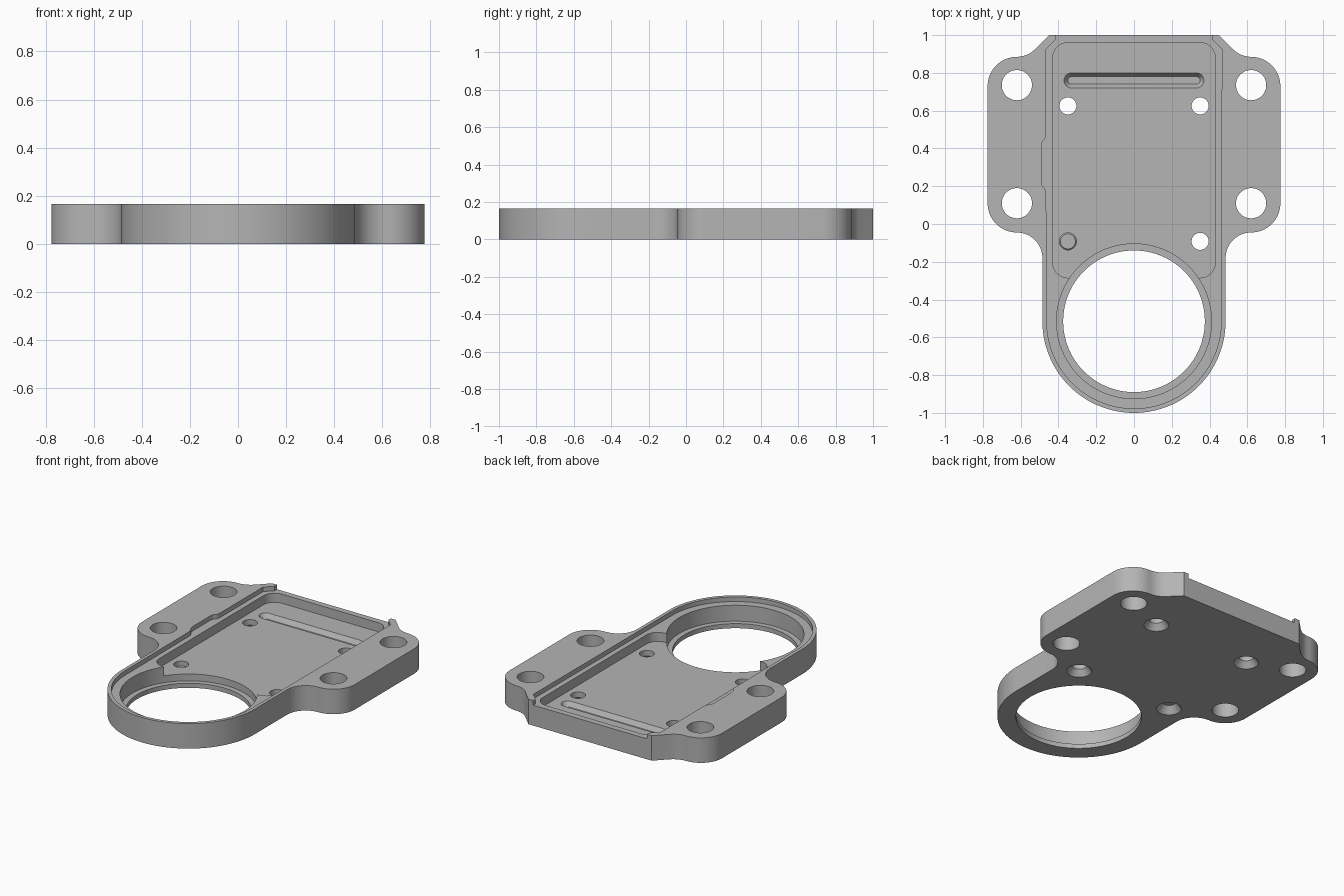
import bpy, bmesh, math

if "Cube" in bpy.data.objects:
    bpy.data.objects.remove(bpy.data.objects["Cube"])

H = 0.165            # plate thickness
RING = (0, -0.515)   # centre of the round end

grey = bpy.data.materials.new("light grey")
grey.diffuse_color = (0.46, 0.46, 0.46, 1)
grey.use_nodes = True
grey.node_tree.nodes["Principled BSDF"].inputs["Base Color"].default_value = grey.diffuse_color


def arc(c, r, a0, a1, n=16):
    """Points on an arc, angles in degrees."""
    return [(c[0] + r * math.cos(math.radians(a0 + (a1 - a0) * i / n)),
             c[1] + r * math.sin(math.radians(a0 + (a1 - a0) * i / n)))
            for i in range(n + 1)]


def circle(c, r, n=64):
    return arc(c, r, 0, 360, n)[:-1]


def rounded_rect(x, y0, y1, r, n=10):
    return (arc((x - r, y1 - r), r, 90, 0, n) + arc((x - r, y0 + r), r, 0, -90, n)
            + arc((r - x, y0 + r), r, 270, 180, n) + arc((r - x, y1 - r), r, 180, 90, n))


def mirrored(half):
    return [(-x, y) for x, y in reversed(half)]


def prism(name, bottom, z0, z1, top=None):
    """Solid between two matching outlines."""
    bm = bmesh.new()
    lo = [bm.verts.new((x, y, z0)) for x, y in bottom]
    hi = [bm.verts.new((x, y, z1)) for x, y in (top or bottom)]
    n = len(lo)
    bm.faces.new(lo)
    bm.faces.new(hi)
    for i in range(n):
        j = (i + 1) % n
        bm.faces.new((lo[i], lo[j], hi[j], hi[i]))
    bmesh.ops.recalc_face_normals(bm, faces=bm.faces)
    me = bpy.data.meshes.new(name)
    bm.to_mesh(me)
    bm.free()
    me.materials.append(grey)
    ob = bpy.data.objects.new(name, me)
    bpy.context.collection.objects.link(ob)
    return ob


def cut(body, cutter):
    mod = body.modifiers.new("cut", 'BOOLEAN')
    mod.operation = 'DIFFERENCE'
    mod.solver = 'EXACT'
    mod.object = cutter
    bpy.context.view_layer.objects.active = body
    bpy.ops.object.modifier_apply(modifier=mod.name)
    bpy.data.objects.remove(cutter)


# plate outline: chamfered back, rounded ears, neck fillet, round front end
half = [(0.45, 1.0)]
half += arc((0.62, 1.018), 0.133, 225, 270, 8)
half += arc((0.62, 0.73), 0.155, 90, 0)[1:]
half += arc((0.62, 0.11), 0.155, 0, -90)
half += arc((0.62, -0.18), 0.135, 90, 180)[1:]
half += arc(RING, 0.485, 0, -90, 32)
plate = prism("mounting_plate", half + mirrored(half)[1:], 0, H)

# shallow lid seat, hooked at the open back, with a finger notch on the left
seat = [(0.415, 1.05), (0.415, 0.975), (0.465, 0.925)] + arc(RING, 0.462, 0, -90, 32)
left = mirrored(seat)[1:]
notch = [(-0.465, 0.165), (-0.472, 0.185), (-0.486, 0.205), (-0.49, 0.23),
         (-0.49, 0.41), (-0.486, 0.435), (-0.472, 0.45), (-0.465, 0.47)]
cut(plate, prism("lid_seat_cutter", seat + left[:-3] + notch + left[-3:], 0.135, H + 0.1))

# main pocket, round seat and through bore
cut(plate, prism("pocket_cutter", rounded_rect(0.43, -0.285, 0.96, 0.08), 0.075, H + 0.2))
cut(plate, prism("ring_seat_cutter", circle(RING, 0.41, 96), 0.03, H + 0.3))
cut(plate, prism("bore_cutter", circle(RING, 0.375, 96), -0.1, H + 0.1))

# tapered slot in the pocket floor
cut(plate, prism("slot_cutter", rounded_rect(0.35, 0.74, 0.78, 0.0195), 0.045, 0.075 + 0.03,
                 rounded_rect(0.39, 0.70, 0.82, 0.0595)))

# ear holes and countersunk screw holes
for s in (-1, 1):
    for y in (0.735, 0.11):
        cut(plate, prism("ear_hole_cutter", circle((s * 0.62, y), 0.08, 48), -0.1, H + 0.1))
    for y in (0.625, -0.092):
        c = (s * 0.35, y)
        cut(plate, prism("screw_hole_cutter", circle(c, 0.045, 40), -0.1, H + 0.1))
        cut(plate, prism("countersink_cutter", circle(c, 0.082, 40), -0.01, 0.045,
                         circle(c, 0.04, 40)))

# smooth curved walls, crisp edges
bpy.ops.object.select_all(action='DESELECT')
plate.select_set(True)
bpy.context.view_layer.objects.active = plate
bpy.ops.object.shade_smooth_by_angle(angle=math.radians(25))
